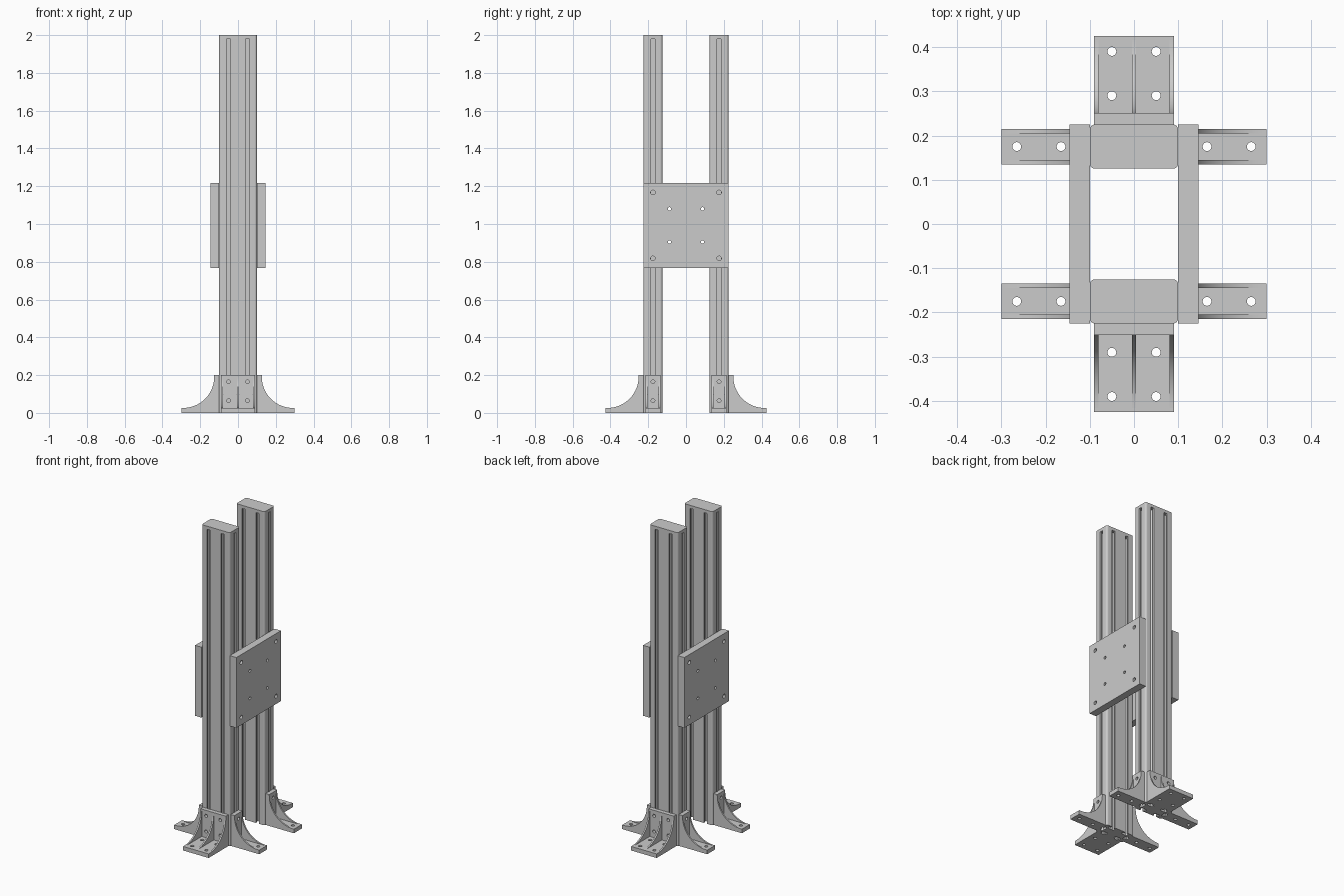
import bpy, bmesh, math
from mathutils import Matrix, Vector

if "Cube" in bpy.data.objects:
    bpy.data.objects.remove(bpy.data.objects["Cube"])


def circle(u, v, r, n=20):
    return [(u + r * math.cos(2 * math.pi * i / n), v + r * math.sin(2 * math.pi * i / n)) for i in range(n)]


def rect(u0, u1, v0, v1):
    return [(u0, v0), (u1, v0), (u1, v1), (u0, v1)]


def arc(u, v, r, a0, a1, n=6):
    return [(u + r * math.cos(math.radians(a0 + (a1 - a0) * i / n)),
             v + r * math.sin(math.radians(a0 + (a1 - a0) * i / n))) for i in range(n + 1)]


def frame(u, v, w, origin):
    m = Matrix((u, v, w)).transposed().to_4x4()
    m.translation = Vector(origin)
    return m


def sheet(bm, outline, holes, thickness, m):
    """Add a flat outline with holes, extruded from 0 to thickness along local w."""
    cu = bpy.data.curves.new("profile", 'CURVE')
    cu.dimensions = '2D'
    cu.fill_mode = 'BOTH'
    cu.extrude = thickness / 2
    for pts in [outline] + holes:
        sp = cu.splines.new('POLY')
        sp.points.add(len(pts) - 1)
        for p, (a, b) in zip(sp.points, pts):
            p.co = (a, b, 0, 1)
        sp.use_cyclic_u = True
    ob = bpy.data.objects.new("profile", cu)
    bpy.context.collection.objects.link(ob)
    dg = bpy.context.evaluated_depsgraph_get()
    me = bpy.data.meshes.new_from_object(ob.evaluated_get(dg))
    me.transform(m @ Matrix.Translation((0, 0, thickness / 2)))
    bm.from_mesh(me)
    bpy.data.objects.remove(ob)
    bpy.data.curves.remove(cu)
    bpy.data.meshes.remove(me)


def finish(name, bm, m=Matrix()):
    bmesh.ops.remove_doubles(bm, verts=bm.verts, dist=1e-5)
    bmesh.ops.transform(bm, matrix=m, verts=bm.verts)
    bmesh.ops.recalc_face_normals(bm, faces=bm.faces)
    me = bpy.data.meshes.new(name)
    bm.to_mesh(me)
    bm.free()
    for p in me.polygons:
        p.use_smooth = True
    me.set_sharp_from_angle(angle=math.radians(30))
    ob = bpy.data.objects.new(name, me)
    bpy.context.collection.objects.link(ob)


X, Y, Z = (1, 0, 0), (0, 1, 0), (0, 0, 1)
UP = Matrix()


# Slotted column cross-section: half outline, then turned 180 degrees
def slot():
    return [(-.011, 0), (-.011, .01), (-.022, .01), (-.022, .018), (-.014, .027),
            (.014, .027), (.022, .018), (.022, .01), (.011, .01), (.011, 0)]


R = 0.012
half = arc(-.1 + R, -.05 + R, R, 180, 270)
for c in (-.05, .05):
    half += [(c + a, -.05 + d) for a, d in slot()]
half += arc(.1 - R, -.05 + R, R, 270, 360)
half += [(.1 - d, a) for a, d in slot()]
section = half + [(-a, -b) for a, b in half]
cap = (arc(-.1 + R, -.05 + R, R, 180, 270) + arc(.1 - R, -.05 + R, R, 270, 360)
       + arc(.1 - R, .05 - R, R, 0, 90) + arc(-.1 + R, .05 - R, R, 90, 180))

for side, sy in (("front", -1), ("back", 1)):
    place = Matrix.Translation((0, sy * .175, 0))
    bm = bmesh.new()
    sheet(bm, section, [], 1.98, UP)
    finish(side + "_column", bm, place)
    bm = bmesh.new()
    sheet(bm, cap, [], .02, Matrix.Translation((0, 0, 1.98)))
    finish(side + "_column_cap", bm, place)


# Foot bracket: wall, base and curved ribs, built facing -y
def bracket(name, half_w, hole_x, rib_x, place):
    t, reach, r = .026, .2, .165
    bm = bmesh.new()
    sheet(bm, rect(-half_w, half_w, 0, reach),
          [circle(h, z, .01) for h in hole_x for z in (.065, .165)],
          t, frame(X, Z, (0, -1, 0), (0, 0, 0)))
    sheet(bm, rect(-half_w, half_w, -reach, -t),
          [circle(h, -d, .01) for h in hole_x for d in (.065, .165)], t, UP)
    rib = [(.02, .02), (t + r, .02)] + arc(t + r, t + r, r, 270, 180, 20) + [(.02, t + r)]
    for x in rib_x:
        sheet(bm, rib, [], .01, frame((0, -1, 0), Z, X, (x - .005, 0, 0)))
    finish(name, bm, place)


for side, sy, turn in (("front", -1, 0), ("back", 1, math.pi)):
    bracket(side + "_wide_bracket", .09, (-.05, .05), (-.085, 0, .085),
            Matrix.Translation((0, sy * .225, 0)) @ Matrix.Rotation(turn, 4, 'Z'))
    for lr, sx in (("left", -1), ("right", 1)):
        bracket(f"{side}_{lr}_narrow_bracket", .04, (0,), (-.035, .035),
                Matrix.Translation((sx * .1, sy * .175, 0)) @ Matrix.Rotation(sx * math.pi / 2, 4, 'Z'))

# Connecting plates with corner and inner holes
for lr, x0 in (("left", -.146), ("right", .1)):
    holes = [circle(s * .175, z, .012) for s in (-1, 1) for z in (.818, 1.167)]
    holes += [circle(s * .0875, z, .009) for s in (-1, 1) for z in (.905, 1.08)]
    bm = bmesh.new()
    sheet(bm, rect(-.225, .225, .768, 1.217), holes, .046, frame(Y, Z, X, (x0, 0, 0)))
    finish(lr + "_connecting_plate", bm)
